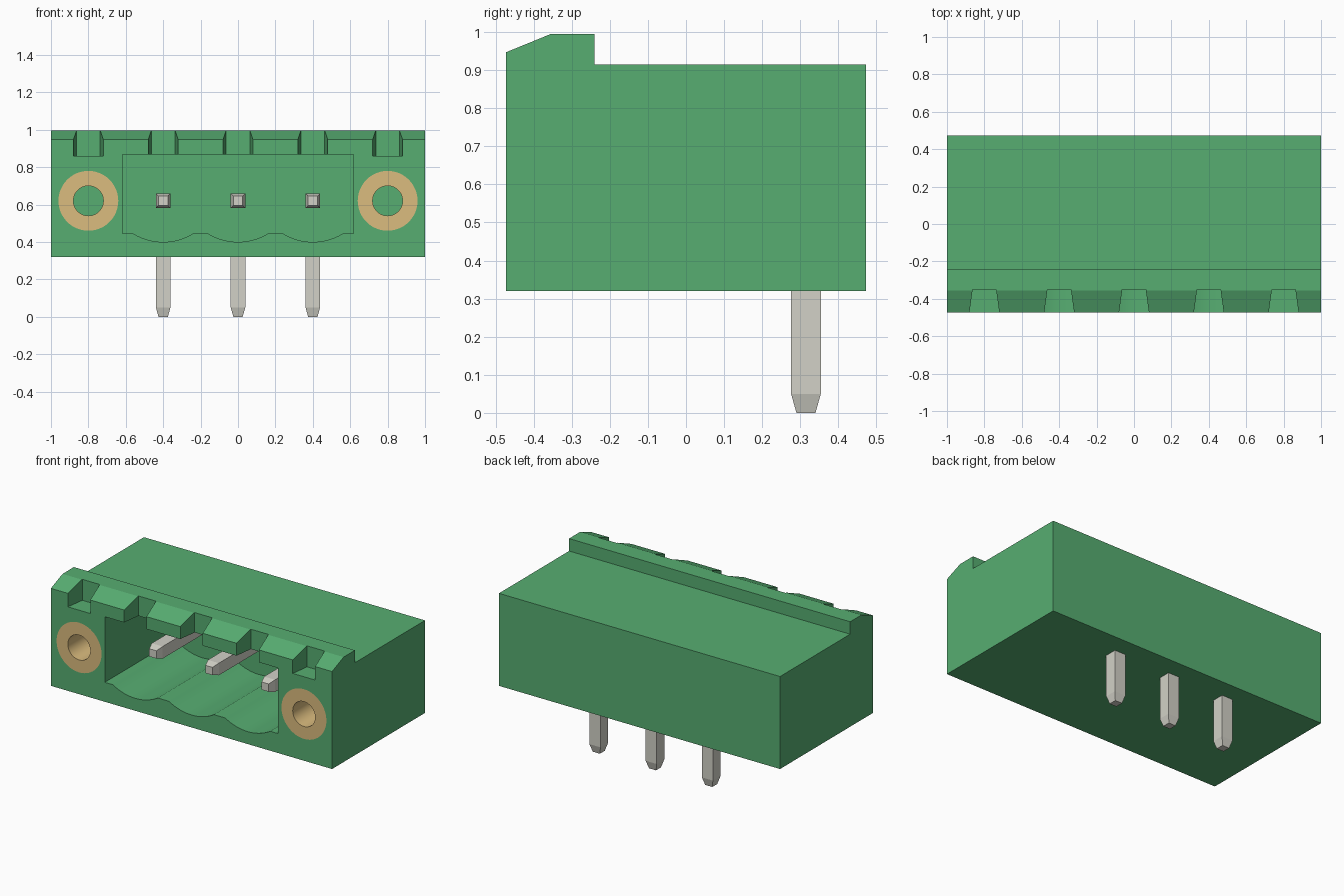
import bpy
import bmesh
import math

cube = bpy.data.objects.get("Cube")
if cube:
    bpy.data.objects.remove(cube, do_unlink=True)


def srgb(*rgb):
    return tuple(c / 12.92 if c <= 0.04045 else ((c + 0.055) / 1.055) ** 2.4 for c in rgb) + (1.0,)


def make_material(name, color, metallic=0.0):
    mat = bpy.data.materials.new(name)
    mat.use_nodes = True
    mat.diffuse_color = color
    mat.node_tree.nodes["Principled BSDF"].inputs["Base Color"].default_value = color
    return mat


green = make_material("green plastic", srgb(0.34, 0.68, 0.445))
brass = make_material("brass", srgb(0.859, 0.738, 0.496))
tin = make_material("tinned metal", srgb(0.824, 0.82, 0.781))


def loft(name, loops, mat, closed=False):
    """Skin equal-sized loops of points; cap the ends, or join them when closed."""
    bm = bmesh.new()
    rings = [[bm.verts.new(p) for p in loop] for loop in loops]
    n = len(rings[0])
    pairs = list(zip(rings, rings[1:]))
    if closed:
        pairs.append((rings[-1], rings[0]))
    else:
        bm.faces.new(rings[0])
        bm.faces.new(rings[-1])
    for a, b in pairs:
        for i in range(n):
            j = (i + 1) % n
            bm.faces.new((a[i], a[j], b[j], b[i]))
    bmesh.ops.recalc_face_normals(bm, faces=bm.faces)
    mesh = bpy.data.meshes.new(name)
    bm.to_mesh(mesh)
    bm.free()
    mesh.materials.append(mat)
    obj = bpy.data.objects.new(name, mesh)
    bpy.context.collection.objects.link(obj)
    return obj


def activate(obj):
    bpy.ops.object.select_all(action='DESELECT')
    obj.select_set(True)
    bpy.context.view_layer.objects.active = obj


def smooth(obj):
    activate(obj)
    bpy.ops.object.shade_smooth_by_angle(angle=math.radians(20))


def cut(obj, cutter):
    cutter.hide_render = True
    mod = obj.modifiers.new("cut", 'BOOLEAN')
    mod.operation = 'DIFFERENCE'
    mod.solver = 'EXACT'
    mod.object = cutter
    activate(obj)
    bpy.ops.object.modifier_apply(modifier=mod.name)
    bpy.data.objects.remove(cutter, do_unlink=True)


def circle(x, y, z, r, n=48):
    return [(x + r * math.cos(2 * math.pi * i / n), y, z + r * math.sin(2 * math.pi * i / n))
            for i in range(n)]


FRONT, AXIS_Z = -0.4725, 0.62
PINS = (-0.4, 0.0, 0.4)
SCREWS = (-0.8, 0.8)

# Housing: side profile with the raised, bevelled front ridge
profile = [(FRONT, 0.32), (0.4725, 0.32), (0.4725, 0.915), (-0.24, 0.915),
           (-0.24, 0.995), (-0.355, 0.995), (FRONT, 0.947)]
housing = loft("housing", [[(x, y, z) for y, z in profile] for x in (-1, 1)], green)

# Socket with a scalloped floor under each pin
outline = [(0.617, 0.867), (-0.617, 0.867), (-0.617, 0.445)]
half, sag = 0.16, 0.045
radius = (half ** 2 + sag ** 2) / (2 * sag)
for px in PINS:
    for i in range(17):
        dx = -half + 2 * half * i / 16
        outline.append((px + dx, 0.40 + radius - math.sqrt(radius ** 2 - dx ** 2)))
outline.append((0.617, 0.445))
cut(housing, loft("socket_cutter", [[(x, y, z) for x, z in outline] for y in (-0.6, 0.21)], green))

# Coding notches, narrowing towards the back
for x in SCREWS + PINS:
    plan = [(x - 0.087, -0.525), (x + 0.087, -0.525), (x + 0.063, -0.35), (x - 0.063, -0.35)]
    cut(housing, loft("notch_cutter", [[(a, b, z) for a, b in plan] for z in (0.86, 1.1)], green))

# Threaded inserts set flush in the flanges
INSERT_BACK = 0.13
for x, side in zip(SCREWS, ("right", "left")):
    cut(housing, loft("insert_cutter", [circle(x, -0.6, AXIS_Z, 0.16),
                                        circle(x, INSERT_BACK, AXIS_Z, 0.16)], green))
    insert = loft(side + "_insert", [circle(x, FRONT, AXIS_Z, 0.16),
                                     circle(x, INSERT_BACK, AXIS_Z, 0.16),
                                     circle(x, INSERT_BACK, AXIS_Z, 0.08),
                                     circle(x, FRONT, AXIS_Z, 0.08)], brass, closed=True)
    smooth(insert)
smooth(housing)


# Right-angle square pins with tapered ends
def pin_loop(x, y, z, s, along_y, along_z):
    return [(x + u * s, y + v * s * along_y, z + v * s * along_z)
            for u, v in ((-1, -1), (1, -1), (1, 1), (-1, 1))]


LEG_Y = 0.315
for x, label in zip(PINS, ("right", "middle", "left")):
    loft(label + "_pin", [pin_loop(x, -0.295, AXIS_Z, 0.025, 0, 1),
                          pin_loop(x, -0.25, AXIS_Z, 0.039, 0, 1),
                          pin_loop(x, LEG_Y, AXIS_Z, 0.039, 1, 1),
                          pin_loop(x, LEG_Y, 0.05, 0.039, 1, 0),
                          pin_loop(x, LEG_Y, 0.0, 0.025, 1, 0)], tin)
